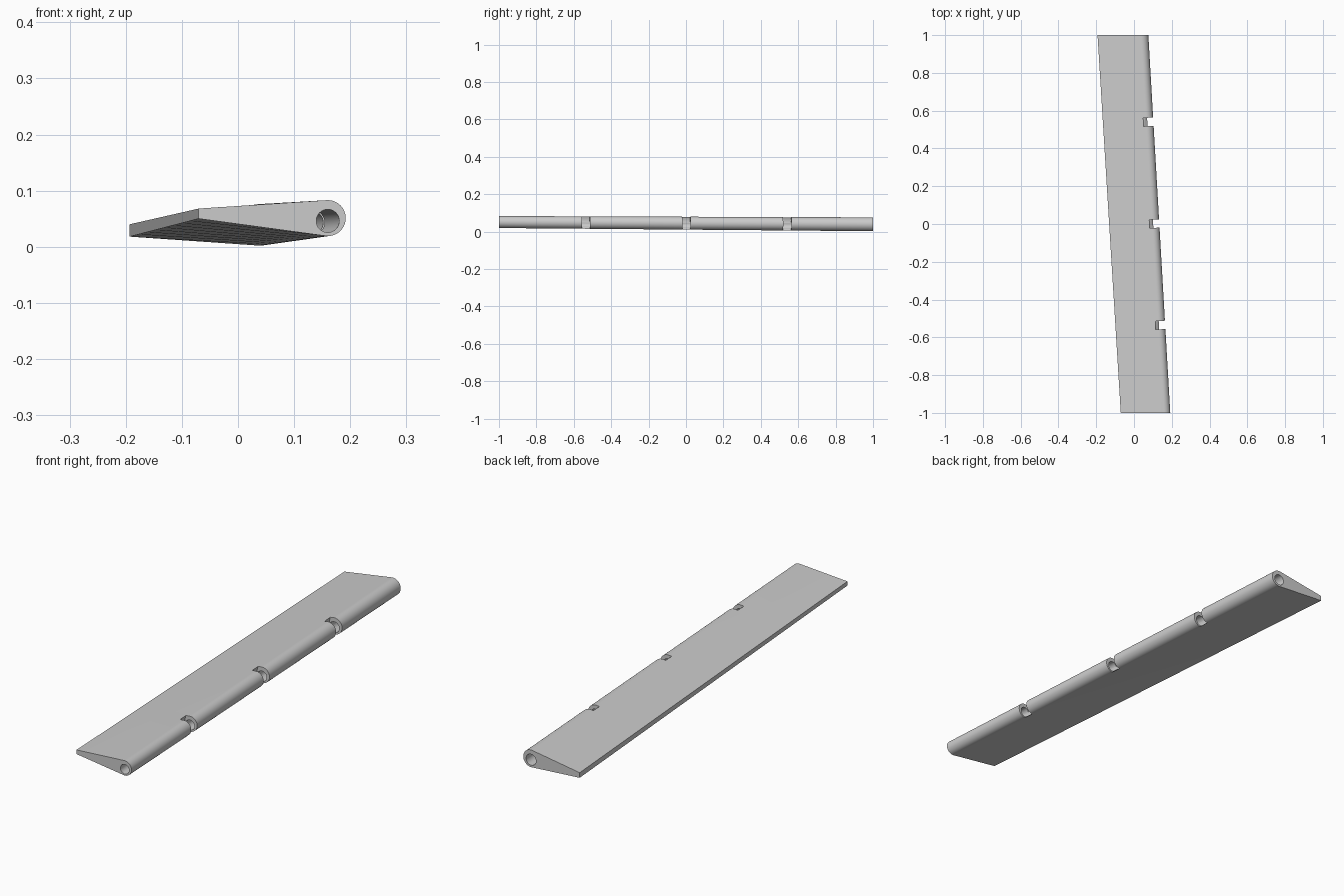
import bpy, bmesh
from math import sin, cos, radians, atan2, tau

if "Cube" in bpy.data.objects:
    bpy.data.objects.remove(bpy.data.objects["Cube"])


def lerp(a, b, t):
    return a + (b - a) * t


def loft(name, rings):
    """Closed skin through a list of equal-length rings of 3D points."""
    bm = bmesh.new()
    vs = [[bm.verts.new(p) for p in r] for r in rings]
    n = len(vs[0])
    for a, b in zip(vs, vs[1:]):
        for i in range(n):
            j = (i + 1) % n
            bm.faces.new((a[i], a[j], b[j], b[i]))
    bm.faces.new(vs[0][::-1])
    bm.faces.new(vs[-1])
    bmesh.ops.recalc_face_normals(bm, faces=bm.faces[:])
    me = bpy.data.meshes.new(name)
    bm.to_mesh(me)
    bm.free()
    ob = bpy.data.objects.new(name, me)
    bpy.context.collection.objects.link(ob)
    return ob


# End sections: nose centre x, z, radius, tangent angles, trailing x, low z, high z
FRONT = (0.160, 0.051, 0.032, 94, -97, -0.070, 0.050, 0.068)
BACK = (0.039, 0.039, 0.037, 99, -94, -0.193, 0.018, 0.040)


def section(y):
    t = (y + 1) / 2
    return [lerp(a, b, t) for a, b in zip(FRONT, BACK)]


def flap_ring(y, arc=28):
    cx, cz, r, a0, a1, tx, lo, hi = section(y)
    pts = [(tx, y, lo), (tx, y, hi)]
    for i in range(arc + 1):
        a = radians(lerp(a0, a1, i / arc))
        pts.append((cx + r * cos(a), y, cz + r * sin(a)))
    return pts


def circle(cx, y, cz, r, n=48, skew=0.0):
    """Circle in xz; skew leans its plane square to the hinge line."""
    return [(cx + r * cos(tau * i / n), y + skew * r * cos(tau * i / n),
             cz + r * sin(tau * i / n)) for i in range(n)]


# Twisted wedge flap with a rounded leading edge
flap = loft("flap", [flap_ring(-1 + i / 4) for i in range(9)])

# Hinge pin bore along the nose
bore_rings = []
for y in (-1.05, 1.05):
    cx, cz, r = section(y)[:3]
    bore_rings.append(circle(cx, y, cz - 0.005, r * 0.64))
cutters = [loft("bore_cutter", bore_rings)]

# Three scooped hinge notches
for k, yc in enumerate((-0.534, 0.003, 0.542)):
    rings = []
    for y in (yc - 0.022, yc + 0.022):
        cx, cz, r = section(y)[:3]
        rings.append(circle(cx + 0.033, y, cz + 0.011, 0.055, skew=0.06))
    cutters.append(loft(f"notch_cutter_{k + 1}", rings))

for c in cutters:
    m = flap.modifiers.new(c.name, "BOOLEAN")
    m.operation = "DIFFERENCE"
    m.solver = "EXACT"
    m.object = c

# Bake the cuts, drop the cutters, smooth the curved faces
bpy.context.view_layer.objects.active = flap
bpy.ops.object.select_all(action="DESELECT")
flap.select_set(True)
for m in list(flap.modifiers):
    bpy.ops.object.modifier_apply(modifier=m.name)
for c in cutters:
    bpy.data.objects.remove(c)
bpy.ops.object.shade_smooth_by_angle(angle=radians(30))
